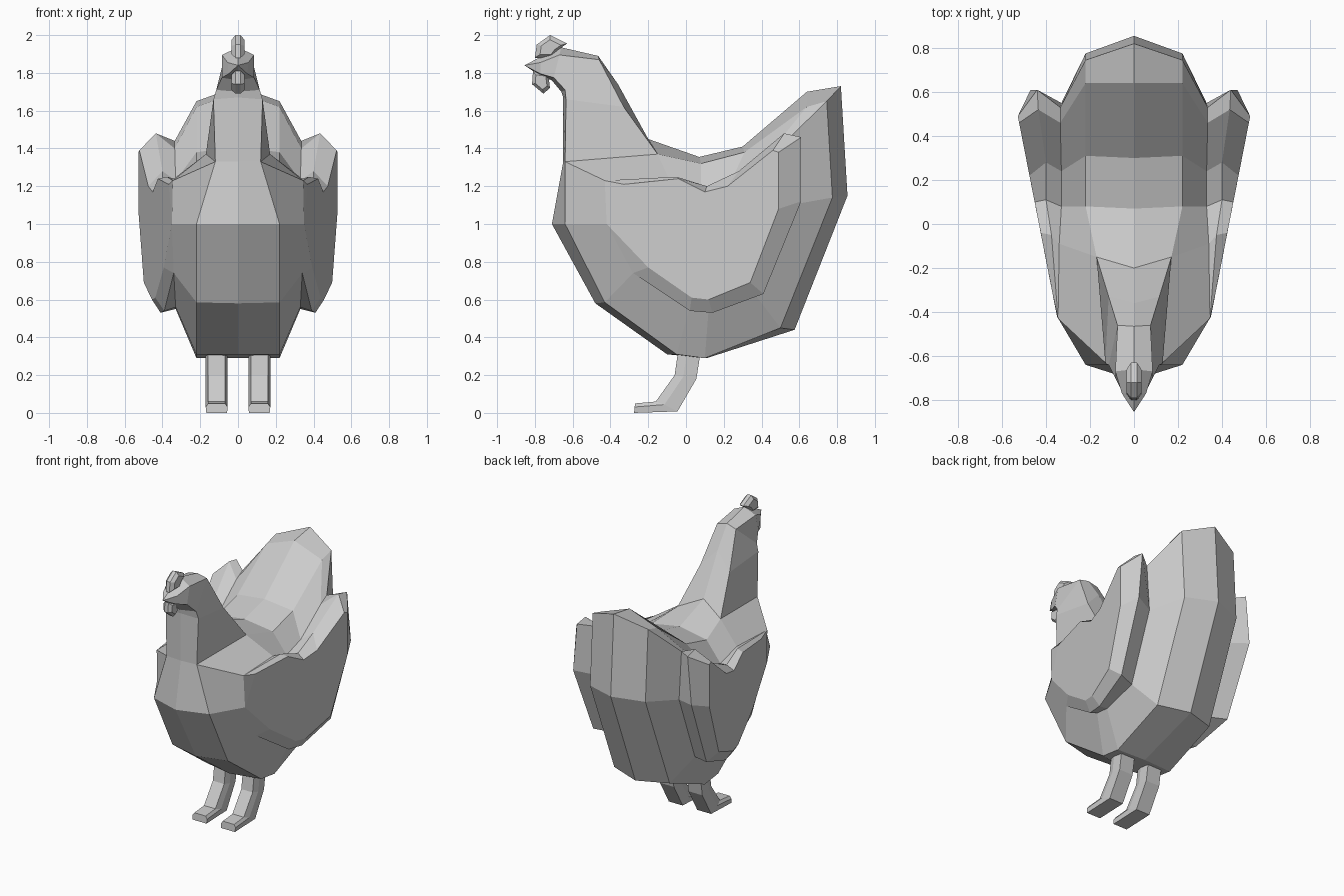
import bpy, bmesh
from mathutils import Vector

if "Cube" in bpy.data.objects:
    bpy.data.objects.remove(bpy.data.objects["Cube"])


def loft(name, rings, closed=True, skip=(), cap_start=False, cap_end=False, mirror=True):
    """Bridge equal-length rings of points, optionally mirrored across x = 0."""
    bm = bmesh.new()
    vs = [[bm.verts.new(p) for p in r] for r in rings]
    n = len(rings[0])
    for k in range(len(vs) - 1):
        for i in range(n if closed else n - 1):
            if (k, i) not in skip:
                j = (i + 1) % n
                bm.faces.new((vs[k][i], vs[k][j], vs[k + 1][j], vs[k + 1][i]))
    if cap_start:
        bm.faces.new(vs[0])
    if cap_end:
        bm.faces.new(vs[-1])
    if mirror:
        geom = bmesh.ops.duplicate(bm, geom=bm.verts[:] + bm.edges[:] + bm.faces[:])["geom"]
        for v in geom:
            if isinstance(v, bmesh.types.BMVert):
                v.co.x = -v.co.x
    bmesh.ops.remove_doubles(bm, verts=bm.verts[:], dist=0.002)
    bmesh.ops.recalc_face_normals(bm, faces=bm.faces[:])
    me = bpy.data.meshes.new(name)
    bm.to_mesh(me)
    bm.free()
    ob = bpy.data.objects.new(name, me)
    bpy.context.collection.objects.link(ob)
    return ob


# Body: side-view outlines stepping outwards from the centre line to the wing face
centre = [(0, y, z) for y, z in [
    (-.65, 1.33), (-.71, 1.0), (-.48, .58), (-.10, .31), (.11, .29), (.575, .44),
    (.855, 1.15), (.82, 1.73), (.64, 1.70), (.30, 1.41), (.07, 1.355), (-.20, 1.45)]]
flank = [
    (.12, -.64, 1.33), (.22, -.64, 1.0), (.22, -.43, .585), (.22, -.05, .31),
    (.22, .10, .29), (.22, .50, .45), (.22, .775, 1.14), (.22, .745, 1.65),
    (.22, .64, 1.62), (.22, .31, 1.38), (.22, .08, 1.32), (.17, -.15, 1.37)]
side = [
    (.345, -.43, 1.23), (.35, -.42, 1.0), (.34, -.28, .74), (.33, .02, .56),
    (.33, .12, .55), (.33, .37, .62), (.33, .55, 1.10), (.335, .53, 1.44),
    (.335, .46, 1.40), (.33, .24, 1.23), (.33, .08, 1.18), (.34, -.09, 1.24)]
# Folded wing: raised ridge, then the slanted flat outer face
ridge = [
    (.345, -.43, 1.23), (.35, -.42, 1.0), (.34, -.28, .74), (.39, .02, .54),
    (.41, .14, .53), (.45, .41, .63), (.47, .61, 1.12), (.44, .61, 1.46),
    (.435, .52, 1.48), (.40, .28, 1.28), (.40, .11, 1.20), (.375, -.05, 1.25)]
wing = [(.432 + .196 * y, y, z) for y, z in [
    (-.33, 1.21), (-.42, 1.0), (-.20, .77), (.03, .61), (.12, .60), (.34, .69),
    (.49, 1.08), (.49, 1.38), (.46, 1.39), (.22, 1.20), (.10, 1.17), (-.04, 1.24)]]
loft("body_and_wings", [centre, flank, side, ridge, wing], skip={(0, 11)}, cap_end=True)

# Neck, head and beak: half sections from back centre round to front centre
tip = (0, -.855, 1.84)
loft("neck_and_head", [
    [(0, -.20, 1.45), (.17, -.15, 1.37), (.12, -.64, 1.33), (0, -.65, 1.33)],
    [(0, -.36, 1.74), (.115, -.33, 1.62), (.13, -.635, 1.66), (0, -.65, 1.67)],
    [(0, -.465, 1.89), (.075, -.46, 1.87), (.115, -.64, 1.71), (0, -.66, 1.70)],
    [(0, -.66, 1.935), (.085, -.67, 1.895), (.085, -.70, 1.775), (0, -.71, 1.76)],
    [(0, -.77, 1.885), (.055, -.77, 1.855), (.05, -.77, 1.795), (0, -.78, 1.79)],
    [tip] * 4], closed=False)


def lobe(name, outline, half_width):
    """Thin slab with a narrower rim on each side."""
    c = sum((Vector(p) for p in outline), Vector((0, 0))) / len(outline)
    inner = [Vector(p).lerp(c, .35) for p in outline]
    loft(name, [[(-half_width, *p) for p in inner],
                [(-half_width * .4, *p) for p in outline],
                [(half_width * .4, *p) for p in outline],
                [(half_width, *p) for p in inner]],
         cap_start=True, cap_end=True, mirror=False)


# Comb and wattle
lobe("comb", [(-.80, 1.88), (-.79, 1.95), (-.72, 2.0), (-.63, 1.955), (-.68, 1.92), (-.71, 1.88)], .034)
lobe("wattle", [(-.81, 1.81), (-.815, 1.74), (-.755, 1.69), (-.72, 1.72), (-.73, 1.80)], .034)

# Legs: six-sided sections following front and back outlines down to the toes
front = [(-.04, .34), (-.06, .20), (-.16, .06), (-.27, .05)]
back = [(.08, .34), (.055, .18), (-.045, .02), (-.275, .003)]
for s, label in ((1, "right"), (-1, "left")):
    rings = []
    for f, b in zip(front, back):
        f, b = Vector(f), Vector(b)
        m = f.lerp(b, .4)
        rings.append([(s * .113 + dx, *p) for dx, p in (
            (-.045, f), (.045, f), (.058, m), (.055, b), (-.055, b), (-.058, m))])
    rings[2][3:5] = [(x, y, .008) for x, y, z in rings[2][3:5]]
    rings[3][3:5] = [(x, y, 0) for x, y, z in rings[3][3:5]]
    loft(label + "_leg", rings, cap_start=True, cap_end=True, mirror=False)
